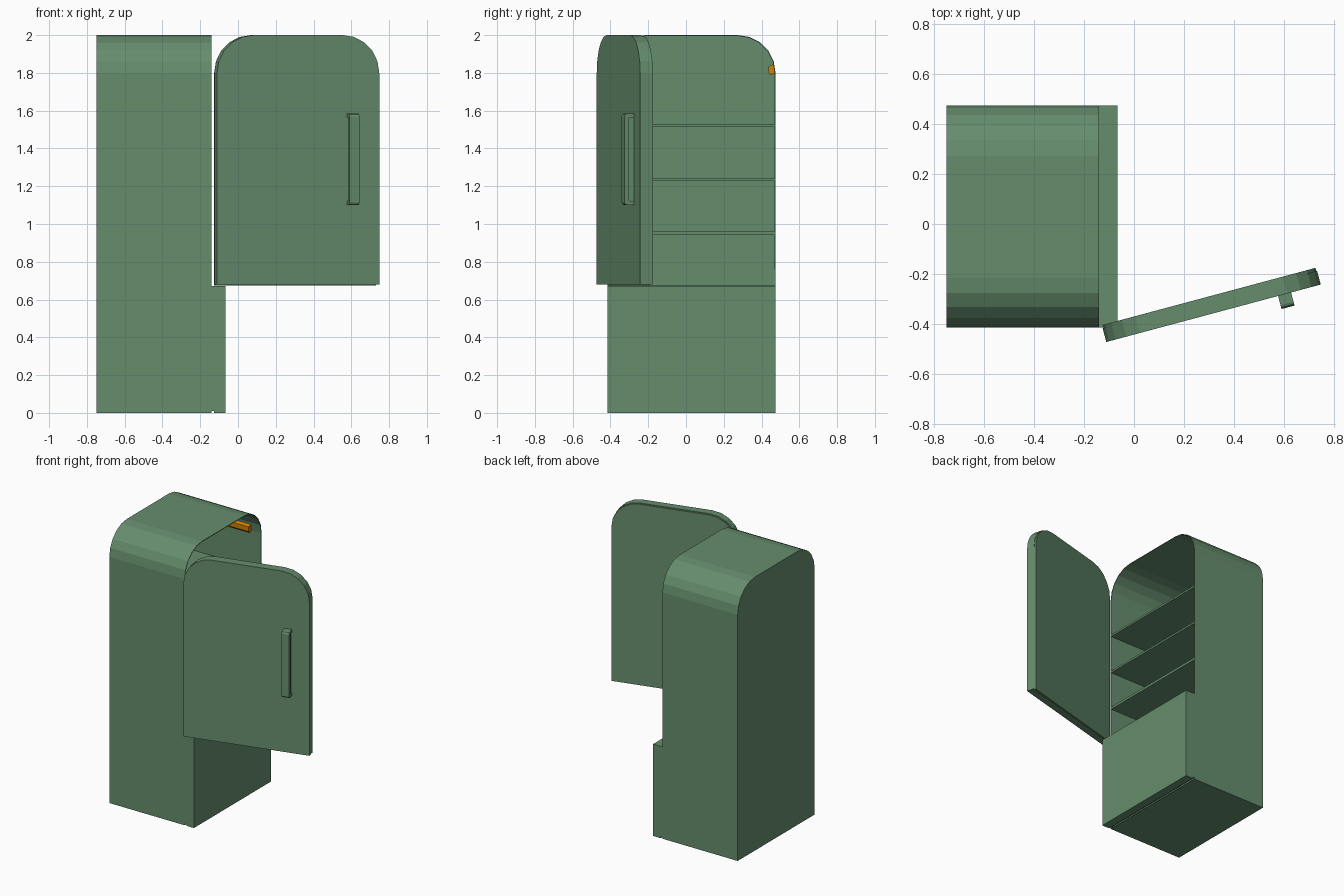
import bpy, bmesh, math

if "Cube" in bpy.data.objects:
    bpy.data.objects.remove(bpy.data.objects["Cube"])

GREEN = bpy.data.materials.new("green_enamel")
GREEN.diffuse_color = (0.133, 0.27, 0.155, 1)
GREEN.use_nodes = True
GREEN.node_tree.nodes["Principled BSDF"].inputs["Base Color"].default_value = GREEN.diffuse_color
ORANGE = bpy.data.materials.new("orange_lamp")
ORANGE.diffuse_color = (0.65, 0.22, 0.0, 1)
ORANGE.use_nodes = True
ORANGE.node_tree.nodes["Principled BSDF"].inputs["Base Color"].default_value = ORANGE.diffuse_color


def arch(y0, y1, z0, z1, r, n=5):
    """Rectangle in y-z with two rounded top corners."""
    pts = [(y0, z0), (y1, z0)]
    for cy, start in ((y1 - r, 0), (y0 + r, 90)):
        for i in range(n + 1):
            a = math.radians(start + 90 * i / n)
            pts.append((cy + r * math.cos(a), z1 - r + r * math.sin(a)))
    return pts


def rect(y0, y1, z0, z1):
    return [(y0, z0), (y1, z0), (y1, z1), (y0, z1)]


def finish(bm, name, mat):
    bmesh.ops.recalc_face_normals(bm, faces=bm.faces)
    me = bpy.data.meshes.new(name)
    bm.to_mesh(me)
    bm.free()
    me.materials.append(mat)
    ob = bpy.data.objects.new(name, me)
    bpy.context.collection.objects.link(ob)
    return ob


def prism(name, profile, x0, x1, mat=GREEN, open_front=False):
    """Extrude a y-z profile along x."""
    bm = bmesh.new()
    back = [bm.verts.new((x0, y, z)) for y, z in profile]
    front = [bm.verts.new((x1, y, z)) for y, z in profile]
    n = len(profile)
    bm.faces.new(back[::-1])
    if not open_front:
        bm.faces.new(front)
    for i in range(n):
        j = (i + 1) % n
        bm.faces.new((back[i], back[j], front[j], front[i]))
    return finish(bm, name, mat)


Y0, Y1, XB, XF = -0.415, 0.474, -0.75, -0.141

# cabinet shell, open at the front
cabinet = prism("cabinet", arch(Y0, Y1, 0, 2, 0.2), XB, XF, open_front=True)
shell = cabinet.modifiers.new("wall", "SOLIDIFY")
shell.thickness = 0.005
shell.offset = -1

# compartment floor and shelves
for name, z, t in (("compartment_floor", 0.672, 0.012), ("shelf_low", 0.95, 0.018),
                   ("shelf_middle", 1.235, 0.014), ("shelf_high", 1.52, 0.014)):
    prism(name, rect(Y0 + 0.003, Y1 - 0.003, z - t / 2, z + t / 2), XB + 0.004, XF)

# interior lamp on the side wall
prism("lamp", [(0.438, 1.80), (0.446, 1.79), (0.468, 1.795),
               (0.468, 1.835), (0.459, 1.845), (0.438, 1.835)], -0.6, -0.22, ORANGE)

# closed lower door with a seal that stops short of the bottom
prism("lower_door", rect(Y0, Y1, 0, 0.672), -0.127, -0.066)
prism("lower_door_seal", rect(Y0, Y1, 0.01, 0.672), XF, -0.127)

# open upper door with seal, built closed around its hinge
door = prism("upper_door", arch(0, 0.889, 0.68, 2, 0.2), 0.013, 0.07)
seal = prism("upper_door_seal", arch(0.003, 0.886, 0.674, 1.997, 0.197), 0, 0.013)


def handle_part(name, outline, y0, y1):
    """Extrude an x-z side outline along y."""
    bm = bmesh.new()
    f = bm.faces.new([bm.verts.new((x, y0, z)) for x, z in outline])
    ext = bmesh.ops.extrude_face_region(bm, geom=[f], use_keep_orig=True)
    bmesh.ops.translate(bm, vec=(0, y1 - y0, 0),
                        verts=[v for v in ext["geom"] if isinstance(v, bmesh.types.BMVert)])
    return finish(bm, name, GREEN)


# handle: rounded bracket with a slightly recessed web inside
handle = handle_part("door_handle", [
    (0.068, 1.10), (0.108, 1.10), (0.118, 1.104), (0.124, 1.115),
    (0.124, 1.57), (0.118, 1.581), (0.108, 1.585), (0.068, 1.585),
    (0.068, 1.565), (0.093, 1.565), (0.098, 1.56), (0.098, 1.125),
    (0.093, 1.12), (0.068, 1.12)], 0.712, 0.766)
web = handle_part("handle_web", [(0.068, 1.11), (0.1, 1.11), (0.1, 1.575), (0.068, 1.575)],
                  0.72, 0.758)

# swing the door open
for ob in (door, seal, handle, web):
    ob.location = (-0.129, -0.405, 0)
    ob.rotation_euler.z = math.radians(-75)
